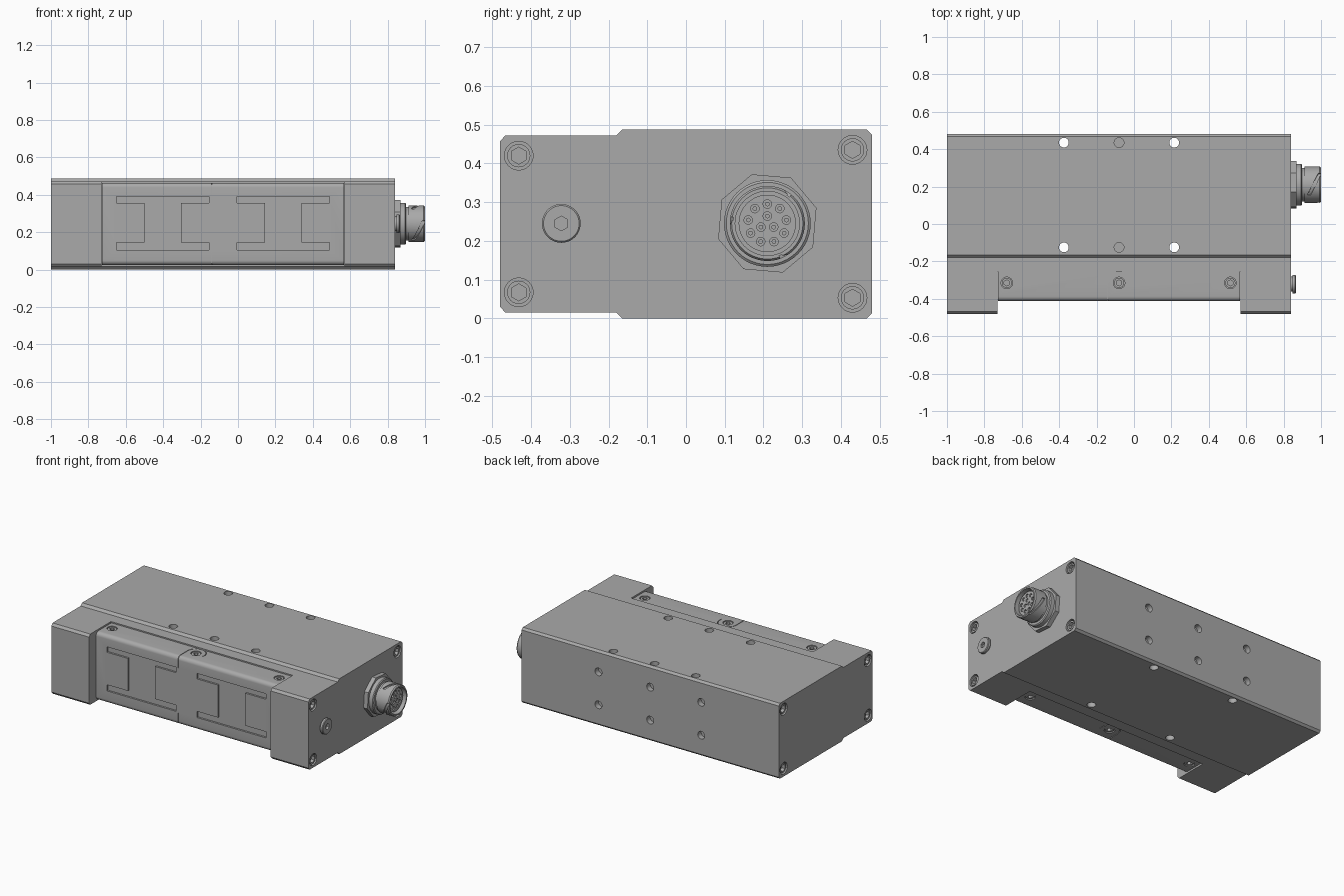
import bpy, bmesh
from math import sin, cos, pi, radians
from mathutils import Vector

if "Cube" in bpy.data.objects:
    bpy.data.objects.remove(bpy.data.objects["Cube"], do_unlink=True)

grey = bpy.data.materials.new("satin grey")
grey.use_nodes = True
colour = (0.4, 0.4, 0.4, 1)
grey.diffuse_color = colour
grey.node_tree.nodes["Principled BSDF"].inputs["Base Color"].default_value = colour


def finish(name, bm):
    bmesh.ops.recalc_face_normals(bm, faces=bm.faces)
    mesh = bpy.data.meshes.new(name)
    bm.to_mesh(mesh)
    bm.free()
    mesh.materials.append(grey)
    obj = bpy.data.objects.new(name, mesh)
    bpy.context.collection.objects.link(obj)
    return obj


def prism(name, pts, axis, a, b):
    """Extrude a flat outline along an axis from a to b."""
    place = {"x": lambda u, v, w: (w, u, v),
             "y": lambda u, v, w: (u, w, v),
             "z": lambda u, v, w: (u, v, w)}[axis]
    bm = bmesh.new()
    lo = [bm.verts.new(place(u, v, a)) for u, v in pts]
    hi = [bm.verts.new(place(u, v, b)) for u, v in pts]
    bm.faces.new(lo)
    bm.faces.new(hi)
    for i in range(len(pts)):
        j = (i + 1) % len(pts)
        bm.faces.new((lo[i], lo[j], hi[j], hi[i]))
    return finish(name, bm)


def arc(c, r, start, end, n):
    return [(c[0] + r * cos(radians(start + (end - start) * i / n)),
             c[1] + r * sin(radians(start + (end - start) * i / n))) for i in range(n + 1)]


def circle(c, r, n=32, turn=90):
    return arc(c, r, turn, turn + 360, n)[:-1]


def rect(u0, u1, v0, v1):
    return [(u0, v0), (u1, v0), (u1, v1), (u0, v1)]


def cut(target, cutter):
    mod = target.modifiers.new("cut", "BOOLEAN")
    mod.operation = "DIFFERENCE"
    mod.solver = "EXACT"
    mod.object = cutter
    cutter.hide_render = True
    bpy.context.view_layer.objects.active = target
    bpy.ops.object.modifier_apply(modifier=mod.name)
    bpy.data.objects.remove(cutter, do_unlink=True)


def socket_screw(name, c, axis, face, out, r, hex_r, depth):
    """Round head ending at 'face', looking along 'out', with a hex socket."""
    head = prism(name, circle(c, r), axis, face - out * depth, face)
    cut(head, prism("hex_cutter", circle(c, hex_r, 6), axis,
                    face - out * depth * 0.6, face + out * 0.01))
    return head


def lathe(name, profile, y, z):
    """Revolve (x, radius) points about an axis along x."""
    bm = bmesh.new()
    vs = [bm.verts.new((x, y + r, z)) for x, r in profile]
    es = [bm.edges.new(p) for p in zip(vs, vs[1:])]
    bmesh.ops.spin(bm, geom=vs + es, cent=(0, y, z), axis=(1, 0, 0), angle=2 * pi, steps=48)
    bmesh.ops.remove_doubles(bm, verts=bm.verts, dist=1e-5)
    return finish(name, bm)


LEFT, RIGHT, TOP, MID = 0.84, -1.0, 0.487, 0.244
BAY = (-0.73, 0.57)

# Housing: stepped, chamfered section with a bay across the front
half = [(-0.48, 0.03), (-0.467, 0.015), (-0.18, 0.015), (-0.165, 0), (0.467, 0), (0.48, 0.013)]
body = prism("housing", half + [(y, TOP - z) for y, z in reversed(half)], "x", RIGHT, LEFT)
cut(body, prism("bay_cutter", rect(*BAY, -0.6, -0.255), "z", -0.1, 0.6))

# Mounting holes: through at the corners, blind in the middle
for y in (0.435, -0.125):
    for x in (-0.375, 0.215):
        cut(body, prism("hole", circle((x, y), 0.026), "z", -0.1, 0.6))
    cut(body, prism("blind_hole", circle((-0.08, y), 0.026), "z", 0.4, 0.6))
for x in (-0.445, -0.08, 0.29):
    for z in (0.137, 0.35):
        cut(body, prism("back_hole", circle((x, z), 0.025), "y", 0.445, 0.6))

# Cap screws in both ends
for end, out, side in ((LEFT, 1, "left"), (RIGHT, -1, "right")):
    for y, z in ((-0.432, 0.42), (-0.432, 0.067), (0.43, 0.435), (0.43, 0.053)):
        cut(body, prism("bore", circle((y, z), 0.037), "x", end - out * 0.04, end + out * 0.05))
        socket_screw(side + "_end_screw", (y, z), "x", end - out * 0.005, out, 0.03, 0.022, 0.036)

# Front cover with rounded long edges
r, front, low, high = 0.025, -0.412, 0.024, 0.464
outline = ([(-0.25, low)] + arc((front + r, low + r), r, 270, 180, 6)
           + arc((front + r, high - r), r, 180, 90, 6) + [(-0.25, high)])
cover = prism("front_cover", outline, "x", BAY[0] + 0.003, BAY[1] - 0.003)

# Recessed I shapes on the cover front
for x in (-0.65, -0.005):
    shape = [(x, 0.39), (x, 0.355), (x + 0.15, 0.355), (x + 0.15, 0.145), (x, 0.145), (x, 0.105)]
    mirror = [(2 * x + 0.495 - u, v) for u, v in reversed(shape)]
    cut(cover, prism("recess", shape + mirror, "y", front - 0.05, front + 0.012))

# Curved seam and screws on the cover top and bottom
w, mid = 0.002, (-0.08, -0.315)
seam = ([(-0.14 - w, -0.45)] + arc(mid, 0.06 + w, 180, -15, 20)
        + arc(mid, 0.06 - w, -15, 180, 20) + [(-0.14 + w, -0.45)])
for face, out, side in ((high, 1, "top"), (low, -1, "bottom")):
    cut(cover, prism("seam", seam, "z", face - out * 0.008, face + out * 0.05))
    cut(cover, prism("front_seam", rect(-0.14 - w, -0.14 + w, *sorted((face - out * 0.075, face + out * 0.02))),
                     "y", front - 0.05, front + 0.008))
    for x in (-0.68, -0.08, 0.515):
        cut(cover, prism("bore", circle((x, -0.315), 0.031), "z", face - out * 0.03, face + out * 0.05))
        socket_screw(side + "_cover_screw", (x, -0.315), "z", face - out * 0.004, out, 0.027, 0.016, 0.028)

# Vent plug on the left end
plug = lathe("plug", [(0.83, 0), (0.83, 0.04), (0.848, 0.04), (0.848, 0.05),
                      (0.862, 0.05), (0.866, 0.046), (0.866, 0)], -0.322, 0.245)
cut(plug, prism("hex_cutter", circle((-0.322, 0.245), 0.019, 6), "x", 0.85, 0.9))

# Connector: eight sided nut, turned shell, insert and contacts
c = (0.21, 0.245)
prism("connector_nut", circle(c, 0.133, 8, 17.5), "x", 0.83, 0.868)
shell = lathe("connector_shell", [
    (0.85, 0), (0.85, 0.112), (0.893, 0.112), (0.898, 0.106), (0.898, 0.09), (0.912, 0.09),
    (0.912, 0.097), (0.993, 0.097), (1.0, 0.092), (1.0, 0.083), (0.95, 0.083),
    (0.95, 0.074), (0.98, 0.074), (0.98, 0)], *c)


def bayonet_groove(start):
    """Ramp cutter that winds round the shell."""
    bm = bmesh.new()
    rings = []
    for i in range(13):
        t = i / 12
        a, x = radians(start + 75 * t), 0.995 - 0.06 * t
        rings.append([bm.verts.new((x + dx, c[0] + q * cos(a), c[1] + q * sin(a)))
                      for dx, q in ((-0.009, 0.089), (0.009, 0.089), (0.009, 0.12), (-0.009, 0.12))])
    for p, q in zip(rings, rings[1:]):
        for k in range(4):
            m = (k + 1) % 4
            bm.faces.new((p[k], p[m], q[m], q[k]))
    bm.faces.new(rings[0])
    bm.faces.new(rings[-1])
    return finish("groove", bm)


for start in (50, 170, 290):
    cut(shell, bayonet_groove(start))
for count, ring in ((9, 0.05), (3, 0.019)):
    for spot in circle(c, ring, count):
        cut(shell, prism("contact_hole", circle(spot, 0.011, 16), "x", 0.965, 1.05))
        prism("contact", circle(spot, 0.006, 12), "x", 0.96, 0.976)

# Smooth round parts, keep hard edges
for obj in bpy.context.scene.objects:
    obj.select_set(obj.type == "MESH")
bpy.context.view_layer.objects.active = body
bpy.ops.object.shade_smooth_by_angle(angle=radians(30))
